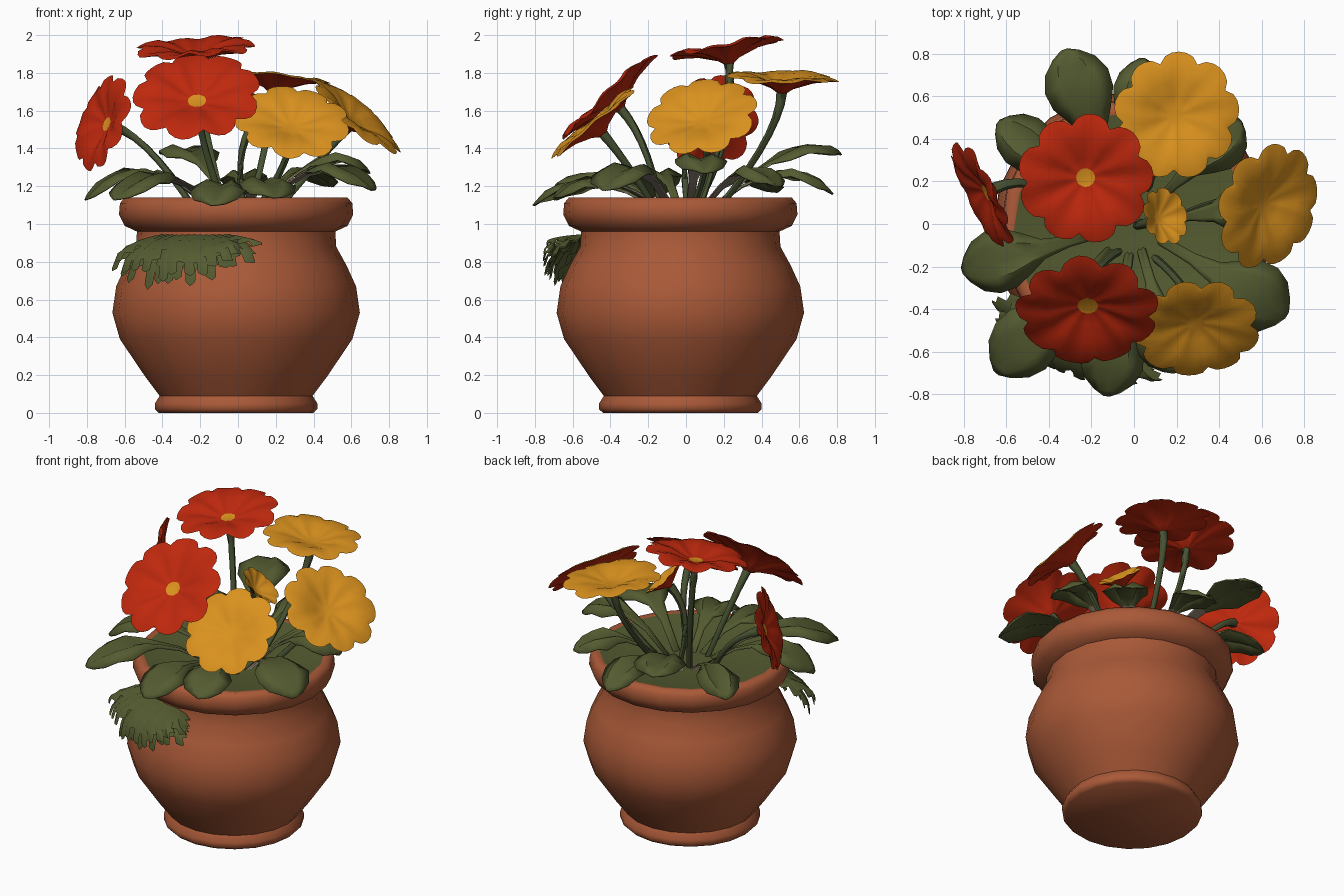
import bpy, math, random
from mathutils import Vector

if "Cube" in bpy.data.objects:
    bpy.data.objects.remove(bpy.data.objects["Cube"])

random.seed(4)


def material(name, rgb):
    m = bpy.data.materials.new(name)
    m.diffuse_color = (*rgb, 1)
    m.use_nodes = True
    m.node_tree.nodes["Principled BSDF"].inputs["Base Color"].default_value = m.diffuse_color
    return m


TERRACOTTA = material("terracotta", (0.40, 0.10, 0.039))
GREEN = material("leaf green", (0.088, 0.105, 0.03))
STEM = material("stem green", (0.066, 0.088, 0.033))
PALE = material("pale stalk", (0.27, 0.21, 0.16))
RED = material("petal red", (0.52, 0.021, 0.004))
YELLOW = material("petal yellow", (0.70, 0.285, 0.013))


def build(name, verts, faces, mats, ids=None, sharp=40):
    me = bpy.data.meshes.new(name)
    me.from_pydata([tuple(v) for v in verts], [], faces)
    for m in mats:
        me.materials.append(m)
    for i, p in enumerate(me.polygons):
        p.use_smooth = True
        if ids:
            p.material_index = ids[i]
    me.set_sharp_from_angle(angle=math.radians(sharp))
    ob = bpy.data.objects.new(name, me)
    bpy.context.collection.objects.link(ob)
    return ob


def ring_faces(rings, n):
    out = []
    for k in range(rings - 1):
        for i in range(n):
            j = (i + 1) % n
            out.append((k * n + i, k * n + j, (k + 1) * n + j, (k + 1) * n + i))
    return out


def bezier(a, b, c, t):
    return a * (1 - t) ** 2 + b * 2 * t * (1 - t) + c * t * t


# pot: lathed profile, with the planted surface inside the rim
N, CX, CY = 20, -0.01, -0.03
profile = [(0.41, 0), (0.43, 0.02), (0.43, 0.05), (0.405, 0.09), (0.48, 0.19),
           (0.615, 0.39), (0.655, 0.53), (0.635, 0.67), (0.585, 0.78), (0.53, 0.88),
           (0.525, 0.96), (0.59, 0.99), (0.62, 1.05), (0.615, 1.11), (0.59, 1.14),
           (0.555, 1.135), (0.42, 1.10), (0.1, 1.08)]
verts = [(CX + r * math.cos(2 * math.pi * i / N), CY + r * math.sin(2 * math.pi * i / N), z)
         for r, z in profile for i in range(N)]
faces = ring_faces(len(profile), N)
ids = [1 if k // N >= len(profile) - 3 else 0 for k in range(len(faces))]
faces += [tuple(range(N))[::-1], tuple(range(len(verts) - N, len(verts)))]
build("pot", verts, faces, [TERRACOTTA, GREEN], ids + [0, 1], 65)


# flower: scalloped dish, coloured face over a red underside
def flower(name, centre, normal, R, face, petals=9, cup=0.0, spin=0.0):
    q = Vector(normal).normalized().to_track_quat('Z', 'Y')
    c = Vector(centre)
    n = petals * 6
    crease = 0.03 if face == RED else 0.015
    # (radius, height) from the underside centre out to the rim and back in
    prof = [(0.06, -0.34), (0.2, -0.24), (0.55, -0.11), (0.85, -0.06), (1.0, -0.05),
            (0.85, -0.01), (0.55, -0.03), (0.3, -0.11), (0.14, -0.15)]
    verts = []
    for f, h in prof:
        for i in range(n):
            a = 2 * math.pi * i / n
            s = abs(math.sin(petals * a / 2))
            scallop = 1 - 0.15 * f * f * (1 - s ** 0.6) + 0.02 * f * math.sin(2 * a + spin * 3)
            wave = crease * f * math.cos(petals * a) + 0.03 * f * math.sin(3 * a + spin)
            r = R * f * scallop
            verts.append(c + q @ Vector((r * math.cos(a + spin), r * math.sin(a + spin),
                                         R * (h + wave + cup * f * f))))
    faces = ring_faces(len(prof), n)
    ids = [0 if k // n < 4 else 1 for k in range(len(faces))]
    faces += [tuple(range(n))[::-1], tuple(range(len(verts) - n, len(verts)))]
    build(name, verts, faces, [RED, face, YELLOW], ids + [0, 2], 60)
    return c + q @ Vector((0, 0, -0.3 * R)), q @ Vector((0, 0, -1))


# stem: tapered tube bending into the back of the flower
def stem(name, base, end, back):
    a, c = Vector(base), end
    b = c + back * 0.22
    b.z = max(b.z, 1.25)
    n, rings, verts = 6, 8, []
    for k in range(rings):
        t = k / (rings - 1)
        p = bezier(a, b, c, t)
        d = (b - a) * (1 - t) + (c - b) * t
        q = d.to_track_quat('Z', 'Y')
        r = 0.018 + 0.012 * t ** 4
        verts += [p + q @ Vector((r * math.cos(i * math.tau / n), r * math.sin(i * math.tau / n), 0))
                  for i in range(n)]
    build(name, verts, ring_faces(rings, n), [STEM], None, 60)


flowers = [
    ("red_flower_front", (-0.22, -0.42, 1.69), (-0.05, -0.68, 0.73), 0.34, RED, 0),
    ("red_flower_top", (-0.23, 0.21, 1.95), (-0.05, -0.17, 0.98), 0.315, RED, 0),
    ("red_flower_left", (-0.73, 0.13, 1.54), (-0.85, -0.43, 0.27), 0.27, RED, 0),
    ("yellow_flower_front", (0.29, -0.50, 1.55), (0.05, -0.64, 0.76), 0.30, YELLOW, 0),
    ("yellow_flower_right", (0.64, 0.08, 1.58), (0.63, -0.22, 0.73), 0.305, YELLOW, 0),
    ("yellow_flower_back", (0.20, 0.51, 1.79), (0.1, 0.03, 0.99), 0.30, YELLOW, 0),
    ("small_flower", (0.13, 0.03, 1.59), (0.6, 0.22, 0.68), 0.14, YELLOW, 0.25)]
for i, (name, c, nrm, R, col, cup) in enumerate(flowers):
    end, back = flower(name, c, nrm, R, col, 9, cup, i * 0.7)
    stem(name + "_stem", (c[0] * 0.3, c[1] * 0.3, 1.06), end, back)


# leaf: stalk (pale beneath) widening into a folded, drooping oval blade
def leaf(name, tip, peak, width):
    c = Vector(tip)
    a = Vector((tip[0] * 0.15, tip[1] * 0.15, 1.07))
    b = Vector((tip[0] * 0.62, tip[1] * 0.62, 2 * peak - (a.z + c.z) / 2))
    side = Vector((-tip[1], tip[0], 0)).normalized()
    prof = [(0, 0.14), (0.25, 0.17), (0.42, 0.32), (0.53, 0.65), (0.65, 0.95),
            (0.77, 1.0), (0.88, 0.8), (0.96, 0.42), (1, 0.1)]
    verts = []
    for k, (t, w) in enumerate(prof):
        p = bezier(a, b, c, t)
        for s in (-1, -0.5, 0, 0.5, 1):
            lift = (0.03 if abs(s) == 0.5 else -0.015 * abs(s)) * w
            ripple = 0.014 * math.sin(k * 2.3 + s * 2) * w * abs(s)
            verts.append(p + side * s * w * width + Vector((0, 0, lift + ripple)))
    faces = [(k * 5 + j, k * 5 + j + 1, k * 5 + j + 6, k * 5 + j + 5)
             for k in range(len(prof) - 1) for j in range(4)]
    # slot 1 (stalk) turns pale on the underside through the solidify offset
    ids = [1 if i < 8 else 0 for i in range(len(faces))]
    for i, f in enumerate(faces):
        p, q, r = (Vector(verts[f[j]]) for j in (0, 1, 3))
        if (q - p).cross(r - p).z < 0:
            faces[i] = f[::-1]
    ob = build(name, verts, faces, [GREEN, GREEN, GREEN, PALE], ids, 50)
    mod = ob.modifiers.new("thickness", 'SOLIDIFY')
    mod.thickness = 0.008
    mod.material_offset = 2
    mod.material_offset_rim = 2


leaves = [((-0.81, -0.22, 1.13), 1.27, 0.15), ((-0.65, -0.70, 1.13), 1.25, 0.16),
          ((-0.13, -0.81, 1.10), 1.21, 0.15), ((0.20, -0.70, 1.14), 1.22, 0.15),
          ((0.72, -0.43, 1.18), 1.29, 0.17), ((0.70, 0.10, 1.27), 1.33, 0.14),
          ((0.50, 0.49, 1.20), 1.27, 0.14), ((0.04, 0.78, 1.16), 1.26, 0.13),
          ((-0.33, 0.82, 1.37), 1.35, 0.16), ((-0.64, 0.48, 1.17), 1.25, 0.13)]
for i, args in enumerate(leaves):
    leaf("leaf_%d" % (i + 1), *args)


# trailing sprig on the front left of the pot: overlapping serrated fronds
verts, faces = [], []
for layer in range(2):
    for i in range(12):
        u = i / 11
        a0 = math.radians(-138 + 42 * u)
        a1 = math.radians(-151 + 67 * u + layer * 3 + random.uniform(-3, 3))
        drop = 0.12 + 0.15 * math.sin(math.pi * min(1, u * 0.8 + 0.2)) - 0.05 * layer
        drop += random.uniform(-0.03, 0.03)
        out = 0.74 + 0.03 * layer - 0.05 * u
        base = len(verts)
        for k in range(9):
            t = k / 8
            a = a0 + (a1 - a0) * t ** 0.7
            r = 0.52 + (out - 0.52) * math.sin(t * math.pi / 2)
            z = 0.945 - drop * t ** 1.4
            w = (0.085 if k % 2 else 0.05) * (1 - t ** 3) / r
            for s in (-1, 0, 1):
                verts.append((CX + r * math.cos(a + s * w), CY + r * math.sin(a + s * w),
                              z - 0.01 * abs(s) - (0.02 if k % 2 and s else 0)))
            if k:
                for j in (0, 1):
                    q = base + (k - 1) * 3 + j
                    faces.append((q, q + 3, q + 4, q + 1))
build("trailing_sprig", verts, faces, [GREEN], None, 40)
